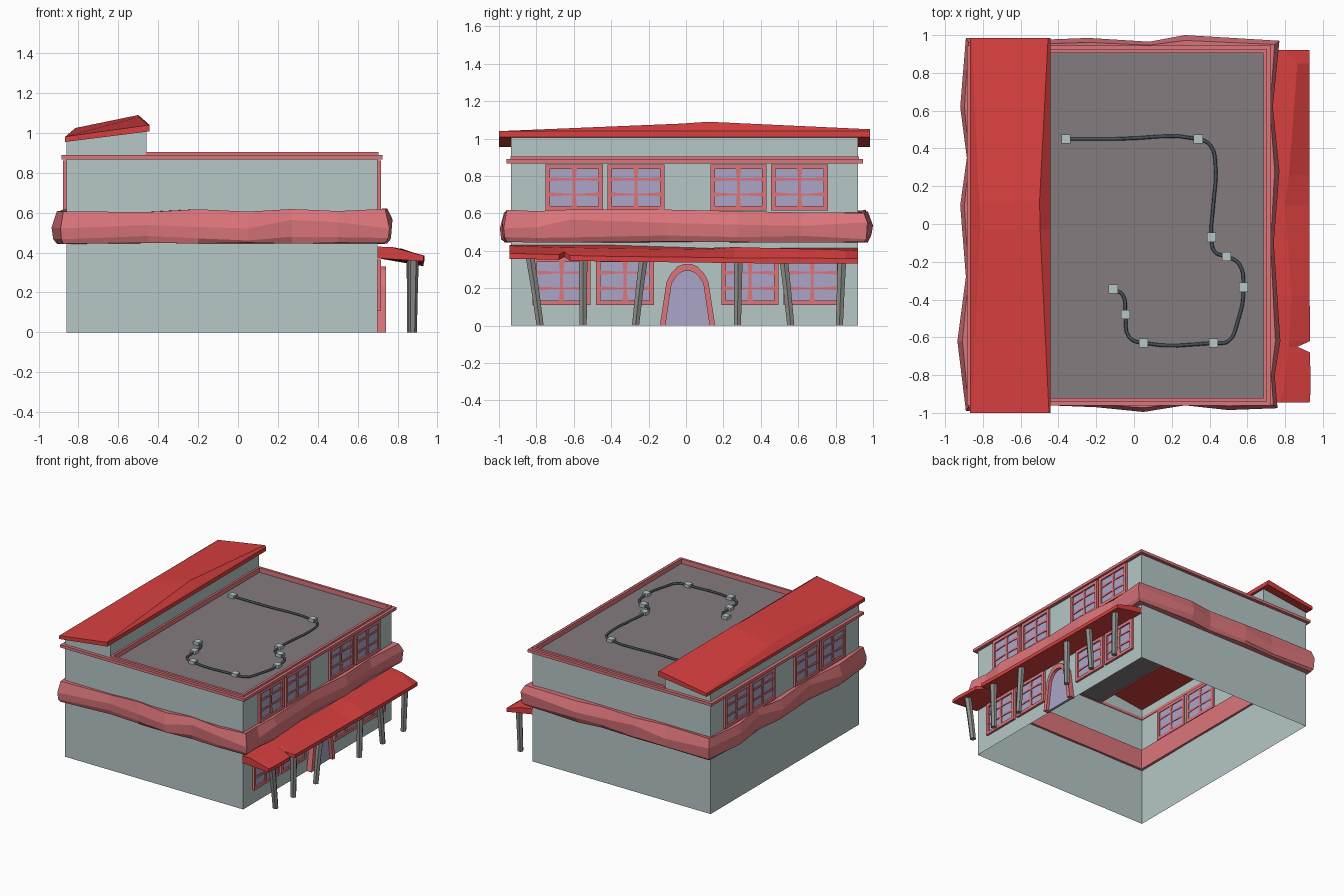
import bpy, bmesh, math, random
from mathutils import Vector

if "Cube" in bpy.data.objects:
    bpy.data.objects.remove(bpy.data.objects["Cube"])

random.seed(4)

def mat(name, r, g, b):
    m = bpy.data.materials.new(name)
    m.diffuse_color = (r, g, b, 1)
    m.use_nodes = True
    m.node_tree.nodes["Principled BSDF"].inputs["Base Color"].default_value = m.diffuse_color
    return m

WALL = mat("pale_wall", .47, .57, .57)
PINK = mat("pink_trim", .72, .18, .20)
RED = mat("red_roof", .70, .05, .05)
GLASS = mat("lilac_glass", .41, .38, .58)
DECK = mat("deck_grey", .23, .20, .21)
POST = mat("post_grey", .27, .27, .26)
CABLE = mat("cable_dark", .06, .08, .10)

def loft(name, sections, m, ring=False, tube=True, caps=True):
    """Skin equal-length sections; ring closes the path, tube closes the section."""
    bm = bmesh.new()
    rows = [[bm.verts.new(p) for p in s] for s in sections]
    n, k = len(rows), len(rows[0])
    for i in range(n if ring else n - 1):
        a, b = rows[i], rows[(i + 1) % n]
        for j in range(k if tube else k - 1):
            q = (j + 1) % k
            bm.faces.new((a[j], a[q], b[q], b[j]))
    if tube and caps and not ring:
        bm.faces.new(rows[0])
        bm.faces.new(rows[-1][::-1])
    bmesh.ops.recalc_face_normals(bm, faces=bm.faces)
    me = bpy.data.meshes.new(name)
    bm.to_mesh(me)
    bm.free()
    me.materials.append(m)
    ob = bpy.data.objects.new(name, me)
    bpy.context.collection.objects.link(ob)
    return ob

def box(name, x0, x1, y0, y1, z0, z1, m):
    return loft(name, [[(x0, y0, z), (x1, y0, z), (x1, y1, z), (x0, y1, z)] for z in (z0, z1)], m)

def rect_ring(name, x0, x1, y0, y1, prof, m, tube=True):
    """Sweep a profile of (outward offset, z) around a rectangle."""
    corners = [(x0, y0, -1, -1), (x1, y0, 1, -1), (x1, y1, 1, 1), (x0, y1, -1, 1)]
    return loft(name, [[(x + sx * d, y + sy * d, z) for d, z in prof] for x, y, sx, sy in corners],
                m, ring=True, tube=tube)

X0, X1, Y0, Y1 = -.86, .70, -.935, .92
XP = -.46

# Walls, open underneath
rect_ring("walls", X0, X1, Y0, Y1, [(0, 0), (0, .875)], WALL, tube=False)

# Flat roof deck with stepped pink edge
loft("roof_deck", [[(x, Y0, .868), (x, Y1, .868)] for x in (XP, X1)], DECK, tube=False)
rect_ring("roof_ledge", X0, X1, Y0, Y1, [(-.005, .868), (.025, .868), (.025, .89), (-.005, .89)], PINK)
rect_ring("roof_rim", XP, X1, Y0, Y1, [(-.015, .866), (.004, .866), (.004, .905), (-.015, .905)], PINK)

# Raised wall block below the red roof
loft("upper_block", [[(x, y, .87), (x, y, t)] for x, y, t in
     ((X0, Y0, .965), (XP, Y0, 1.015), (XP, Y1, 1.015), (X0, Y1, .965))], WALL, ring=True, tube=False)

# Main red roof: straight slab edge, swelling to a crest in the middle
def roof_section(y, xl, zl, xr, zr):
    return [(-.868, y, .955), (-.868, y, .98), (xl, y, zl), (xr, y, zr), (-.443, y, 1.04), (-.443, y, 1.008)]
loft("main_roof", [roof_section(-1.0, -.86, .983, -.45, 1.04),
                   roof_section(-.03, -.815, 1.025, -.497, 1.08),
                   roof_section(.12, -.82, 1.02, -.50, 1.09),
                   roof_section(.985, -.86, .983, -.455, 1.05)], RED)

# Rough faceted band around the building
outer = [(-.89, -.99), (-.45, -.96), (-.2, -.97), (.05, -.995), (.27, -.96), (.5, -.985), (.76, -.975),
         (.745, -.8), (.775, -.62), (.74, -.1), (.77, .28), (.735, .62), (.77, .97),
         (.27, 1.0), (.08, .965), (-.24, .985), (-.5, .975), (-.89, .985),
         (-.92, .62), (-.885, .35), (-.92, .1), (-.89, -.28), (-.935, -.62)]
I = .02
band = []
for x, y in outer:
    ix = min(max(x, X0 + I), X1 - I)
    iy = min(max(y, Y0 + I), Y1 - I)
    mx, my = ix + (x - ix) * .72, iy + (y - iy) * .72
    r = lambda a: random.uniform(-a, a)
    band.append([(ix, iy, .445), (ix, iy, .605), (mx, my, .612 + r(.01)),
                 (x, y, .545 + r(.03)), (mx * .3 + x * .7, my * .3 + y * .7, .47 + r(.016)),
                 (mx, my, .447 + r(.004))])
loft("wall_band", band, PINK, ring=True)

# Porch roof with crooked crest and a notch in its outer edge
porch = [(-.945, .77, .428, .93, .385), (-.88, .79, .425, .935, .385), (-.68, .815, .418, .932, .38),
         (-.65, .82, .418, .865, .395), (-.62, .82, .417, .932, .375), (-.38, .835, .412, .93, .37),
         (.1, .80, .405, .93, .365), (.26, .82, .42, .93, .362), (.85, .865, .405, .93, .36),
         (.92, .80, .40, .93, .36)]
loft("porch_roof", [[(.70, y, .372), (.70, y, .43 if y < 0 else .415), (cx, y, cz), (ox, y, oz), (ox, y, oz - .028)]
                    for y, cx, cz, ox, oz in porch], RED)

# Leaning porch posts
def post(yb, yt, xb, xt):
    def hexa(cx, cy, z, rad):
        return [(cx + rad * math.cos(a * math.pi / 3), cy + rad * math.sin(a * math.pi / 3), z) for a in range(6)]
    loft("porch_post", [hexa(xb, yb, 0, .022), hexa((xb + xt) / 2, (yb + yt) / 2, .2, .024),
                        hexa(xt, yt, .375, .027)], POST)
for yb, yt, xb, xt in ((-.78, -.835, .875, .88), (-.55, -.55, .87, .875), (-.27, -.225, .87, .88),
                       (.275, .28, .87, .875), (.56, .52, .875, .87), (.82, .835, .875, .88)):
    post(yb, yt, xb, xt)

# Windows: frame, flared glazing bars and pane, all passing through the wall
def window(xw, s, y0, y1, z0, z1):
    xi, xo, f = xw - s * .012, xw + s * .017, .024
    corners = [(y0, z0, 1, 1), (y1, z0, -1, 1), (y1, z1, -1, -1), (y0, z1, 1, -1)]
    loft("window_frame", [[(xi, y, z), (xo, y, z), (xo, y + a * f, z + b * f), (xi, y + a * f, z + b * f)]
                          for y, z, a, b in corners], PINK, ring=True)
    box("window_pane", min(xw - s * .006, xw + s * .005), max(xw - s * .006, xw + s * .005),
        y0 + .01, y1 - .01, z0 + .01, z1 - .01, GLASS)
    ba, bb = xw - s * .01, xw + s * .011
    yc = (y0 + y1) / 2
    ends = lambda p, q: ((p + .01, .016), (p * .65 + q * .35, .008), (p * .35 + q * .65, .008), (q - .01, .016))
    loft("window_upright", [[(ba, yc - w, z), (bb, yc - w, z), (bb, yc + w, z), (ba, yc + w, z)]
                            for z, w in ends(z0, z1)], PINK)
    for t in (.35, .68):
        zc = z0 + (z1 - z0) * t
        loft("window_crossbar", [[(ba, y, zc - w * .7), (bb, y, zc - w * .7), (bb, y, zc + w * .7), (ba, y, zc + w * .7)]
                                 for y, w in ends(y0, y1)], PINK)

for a, b in ((-.75, -.445), (-.42, -.115), (.13, .43), (.455, .76)):
    window(X1, 1, a, b, .615, .862)
    window(X0, -1, a, b, .615, .862)
for a, b in ((-.82, -.51), (-.48, -.17), (.19, .495), (.52, .83)):
    window(X1, 1, a, b, .11, .365)

# Arched door: half profile of (half width, z) mirrored about the centre
def arch(half):
    return [(.008 - w, z) for w, z in half] + [(.008 + w, z) for w, z in half[::-1]]
outside = arch([(.148, 0), (.112, .235), (.088, .28), (.055, .315), (.02, .33)])
inside = arch([(.118, 0), (.085, .225), (.066, .255), (.042, .282), (.015, .292)])
loft("door_frame", [[(.695, p[0], p[1]), (.742, p[0], p[1]), (.742, q[0], q[1]), (.695, q[0], q[1])]
                    for p, q in zip(outside, inside)], PINK)
loft("door_panel", [[(x, y, z) for y, z in inside] for x in (.698, .718)], GLASS)

# Cable across the roof deck, with junction boxes
path = [(-.36, .45), (-.1, .45), (.34, .45), (.405, .415), (.432, .3), (.42, .1), (.41, -.07), (.43, -.15),
        (.49, -.172), (.555, -.21), (.58, -.335), (.548, -.52), (.50, -.62), (.42, -.63), (.05, -.63),
        (-.025, -.6), (-.045, -.48), (-.06, -.375), (-.11, -.345)]
cu = bpy.data.curves.new("roof_cable", 'CURVE')
cu.dimensions = '3D'
cu.bevel_depth = .009
cu.bevel_resolution = 1
cu.resolution_u = 4
sp = cu.splines.new('BEZIER')
sp.bezier_points.add(len(path) - 1)
for bp, (x, y) in zip(sp.bezier_points, path):
    bp.co = (x, y, .875)
    bp.handle_left_type = bp.handle_right_type = 'AUTO'
cu.materials.append(CABLE)
bpy.context.collection.objects.link(bpy.data.objects.new("roof_cable", cu))
for i in (0, 2, 6, 8, 10, 13, 14, 16, 18):
    x, y = path[i]
    box("junction_box", x - .024, x + .024, y - .024, y + .024, .866, .892, WALL)
